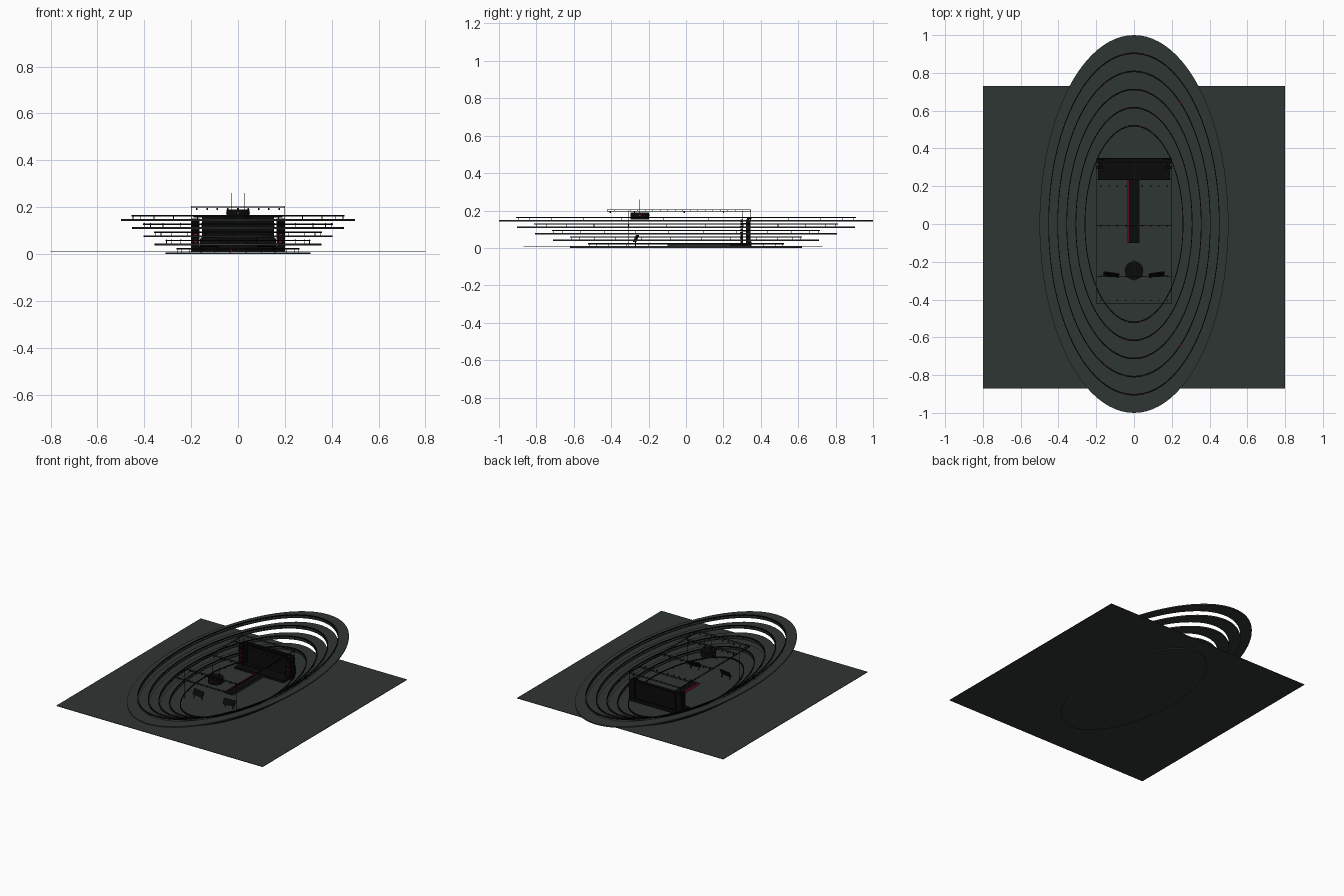
import bpy, bmesh, math
from mathutils import Vector

cube = bpy.data.objects.get("Cube")
if cube:
    bpy.data.objects.remove(cube, do_unlink=True)


def material(name, rgb):
    m = bpy.data.materials.new(name)
    m.use_nodes = True
    m.diffuse_color = (*rgb, 1)
    m.node_tree.nodes["Principled BSDF"].inputs["Base Color"].default_value = (*rgb, 1)
    return m


SLATE = material("dark slate", (0.028, 0.037, 0.034))
BLACK = material("black", (0.003, 0.003, 0.003))
RED = material("deep red", (0.4, 0.004, 0.03))


def finish(name, bm, mat):
    bmesh.ops.recalc_face_normals(bm, faces=bm.faces)
    me = bpy.data.meshes.new(name)
    bm.to_mesh(me)
    bm.free()
    me.materials.append(mat)
    ob = bpy.data.objects.new(name, me)
    bpy.context.collection.objects.link(ob)
    return ob


def add_box(bm, lo, hi):
    lo, hi = Vector(lo), Vector(hi)
    verts = bmesh.ops.create_cube(bm, size=1)["verts"]
    for v in verts:
        v.co = (lo + hi) / 2 + v.co * (hi - lo)


def boxes(name, spans, mat):
    bm = bmesh.new()
    for lo, hi in spans:
        add_box(bm, lo, hi)
    return finish(name, bm, mat)


def ring(name, outer, inner, z0, z1, mat, n=96):
    """Flat elliptical band, twice as long as wide."""
    bm = bmesh.new()
    loops = []
    for r, z in ((outer, z0), (outer, z1), (inner, z1), (inner, z0)):
        angles = [math.tau * i / n for i in range(n)]
        loops.append([bm.verts.new((r * math.cos(a), 2 * r * math.sin(a), z)) for a in angles])
    for k in range(4):
        a, b = loops[k], loops[(k + 1) % 4]
        for i in range(n):
            j = (i + 1) % n
            bm.faces.new((a[i], a[j], b[j], b[i]))
    return finish(name, bm, mat)


def bar(x, y, z0, z1, w=0.004):
    return (x - w / 2, y - w / 2, z0), (x + w / 2, y + w / 2, z1)


# Ground and arena floor
boxes("ground", [((-0.8, -0.87, 0.008), (0.8, 0.73, 0.011))], SLATE)
bm = bmesh.new()
bmesh.ops.create_cone(bm, cap_ends=True, segments=96, radius1=0.31, radius2=0.31, depth=0.007)
for v in bm.verts:
    v.co.y *= 2
    v.co.z += 0.0035
finish("arena_floor", bm, SLATE)

# Seating tiers with railings on their inner edges
for k in range(5):
    outer = 0.308 + 0.048 * k
    inner = outer - 0.049
    z = 0.0055 + 0.035 * k
    if k:
        ring(f"tier_{k}", outer, inner, z - 0.004, z + 0.004, SLATE)
    ring(f"railing_{k}", inner + 0.003, inner - 0.001, z + 0.014, z + 0.020, BLACK)
    posts, lamps = [], []
    for i in range(24):
        a = math.tau * (i + 0.5) / 24
        x, y = (inner + 0.001) * math.cos(a), 2 * (inner + 0.001) * math.sin(a)
        posts.append(bar(x, y, z, z + 0.015, 0.003))
        lamps.append(bar(x, y, z + 0.018, z + 0.021, 0.005))
    boxes(f"railing_posts_{k}", posts, BLACK)
    boxes(f"railing_lamps_{k}", lamps, RED)

# Stage, runway and edge strip
boxes("stage", [((-0.19, 0.235, 0.01), (0.19, 0.35, 0.026))], BLACK)
boxes("runway", [((-0.028, -0.1, 0.01), (0.028, 0.235, 0.022))], BLACK)
boxes("runway_strip", [((-0.034, -0.1, 0.01), (-0.028, 0.235, 0.022))], RED)
boxes("runway_border", [((0.028, -0.1, 0.01), (0.034, 0.235, 0.018))], SLATE)

# Back screen
boxes("back_screen", [((-0.153, 0.325, 0.026), (0.153, 0.338, 0.16))], BLACK)
boxes("screen_frame", [((-0.19, 0.338, 0.155), (0.19, 0.35, 0.163)),
                       ((-0.19, 0.338, 0.026), (0.19, 0.35, 0.034))], BLACK)

# Side towers: loudspeaker stacks in front of a braced rear panel
speakers, panels, lights = [], [], []
for s in (-1, 1):
    x0, x1 = sorted((s * 0.165, s * 0.2))
    panels.append(((x0, 0.322, 0.01), (x1, 0.345, 0.152)))
    for i in range(8):
        z = 0.026 + i * 0.016
        speakers.append(((x0, 0.292, z), (x1, 0.306, z + 0.013)))
    for z in (0.04, 0.085, 0.13):
        panels.append(((x0 + 0.01, 0.3, z), (x1 - 0.01, 0.325, z + 0.004)))
    for z in (0.05, 0.08, 0.11):
        lights.append(((s * 0.183 - 0.005, 0.288, z), (s * 0.183 + 0.005, 0.292, z + 0.006)))
boxes("tower_speakers", speakers, BLACK)
boxes("tower_panels", panels, BLACK)
boxes("tower_lights", lights, RED)

# Overhead truss: paired chords, lattice and hanging lamps
T = 0.0025
chords, lamps = [], []
for z in (0.196, 0.203):
    for x in (-0.2, 0.2):
        chords.append(((x - T / 2, -0.42, z), (x + T / 2, 0.345, z + T)))
    for y in (-0.42, -0.28, -0.01, 0.235, 0.345):
        chords.append(((-0.2, y - T / 2, z), (0.2, y + T / 2, z + T)))
for i in range(20):
    y = -0.42 + 0.765 * i / 19
    for x in (-0.2, 0.2):
        chords.append(bar(x, y, 0.196, 0.205, T))
for y in (-0.405, -0.275, -0.01, 0.2):
    for i in range(9):
        x = -0.176 + 0.044 * i
        lamps.append(bar(x, y, 0.188, 0.197, 0.007))
boxes("overhead_truss", chords, BLACK)
boxes("truss_lamps", lamps, BLACK)
boxes("truss_legs", [bar(x, y, 0.008, 0.2, 0.003)
                     for x in (-0.2, 0.2) for y in (-0.305, 0.3, 0.343)], BLACK)

# Hanging drum display with cables
bm = bmesh.new()
bmesh.ops.create_cone(bm, cap_ends=True, segments=24, radius1=0.049, radius2=0.049, depth=0.038)
bmesh.ops.translate(bm, verts=bm.verts, vec=(0, -0.247, 0.171))
finish("hanging_display", bm, BLACK)
boxes("display_cables", [bar(x, -0.247, 0.19, 0.26, 0.002) for x in (-0.028, 0.028)], BLACK)
boxes("display_lights", [((-0.004, -0.298, 0.172), (0.004, -0.194, 0.178)),
                         ((-0.051, -0.25, 0.172), (0.051, -0.244, 0.178))], RED)

# Tilted side panels on short stands
for s, side in ((-1, "right"), (1, "left")):
    panel = boxes(f"side_panel_{side}", [((-0.042, -0.003, -0.02), (0.042, 0.003, 0.02))], BLACK)
    panel.location = (s * 0.12, -0.267, 0.05)
    panel.rotation_euler = (math.radians(-25), 0, s * math.radians(8))
    boxes(f"side_panel_stand_{side}", [bar(s * 0.12 + d, -0.27, 0.008, 0.045, 0.004)
                                       for d in (-0.03, 0.03)], BLACK)
